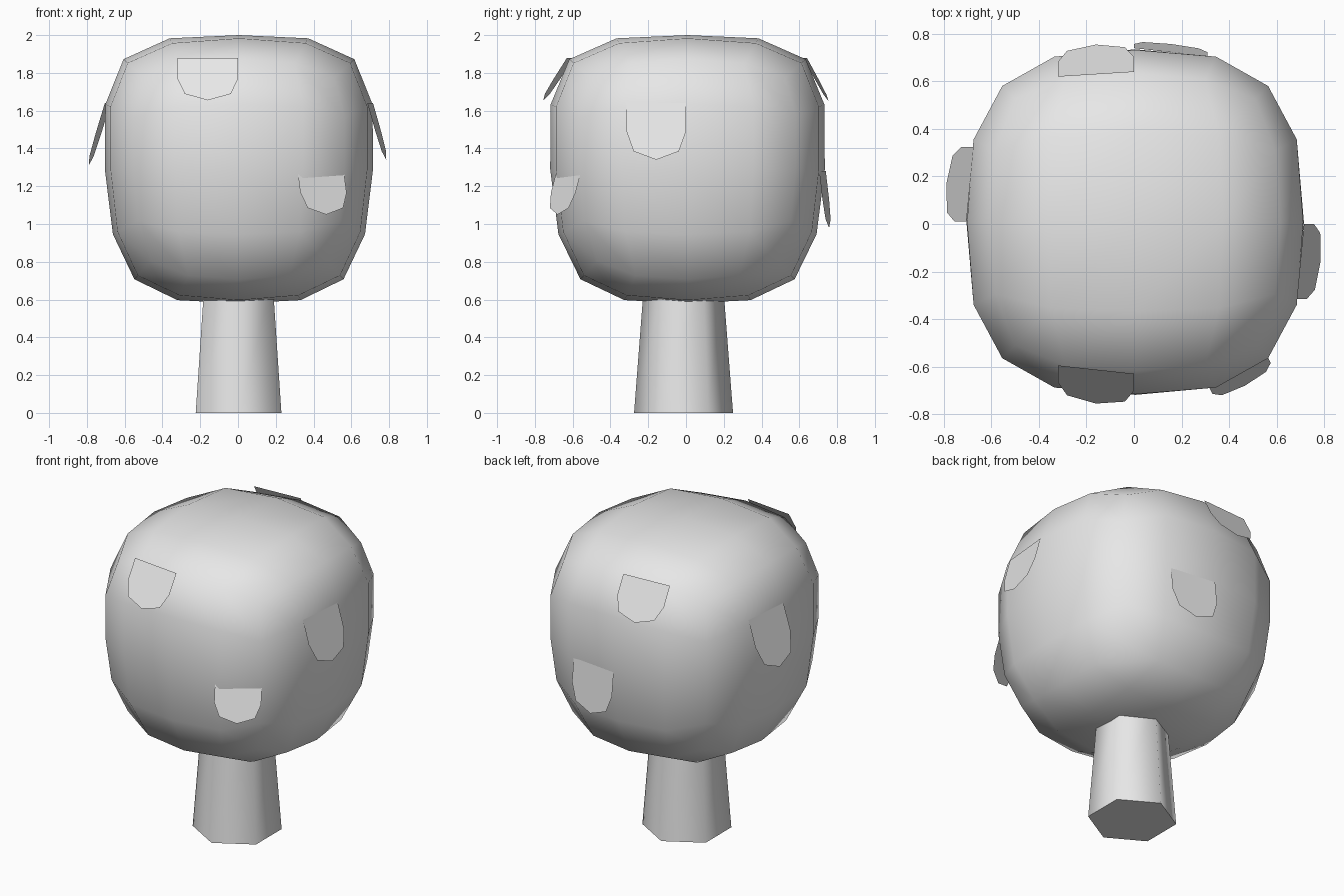
import bpy
import bmesh
from mathutils import Vector

default = bpy.data.objects.get("Cube")
if default:
    bpy.data.objects.remove(default, do_unlink=True)

GREY = (0.8, 0.8, 0.8, 1.0)
grey = bpy.data.materials.new("plain_grey")
grey.use_nodes = True
grey.diffuse_color = GREY
grey.node_tree.nodes["Principled BSDF"].inputs["Base Color"].default_value = GREY


def finish(bm, name, smooth):
    mesh = bpy.data.meshes.new(name)
    bm.to_mesh(mesh)
    bm.free()
    mesh.materials.append(grey)
    obj = bpy.data.objects.new(name, mesh)
    bpy.context.collection.objects.link(obj)
    if smooth:
        bpy.ops.object.select_all(action="DESELECT")
        obj.select_set(True)
        bpy.context.view_layer.objects.active = obj
        bpy.ops.object.shade_smooth_by_angle(angle=1.1)
    return obj


# Crown: a gridded cube rounded into a soft block, slightly wider at the top
CENTRE = Vector((0.005, 0.008, 1.29))
HALF = Vector((0.71, 0.727, 0.71))


def round_point(co):
    a = [abs(c) for c in co]
    power = 2.9 + 0.6 * a[2] * (1 - min(a[0], a[1]))
    p = co / sum(c ** power for c in a) ** (1 / power)
    taper = 1 + 0.06 * p.z
    return CENTRE + Vector((p.x * HALF.x * taper, p.y * HALF.y * taper, p.z * HALF.z))


bm = bmesh.new()
bmesh.ops.create_cube(bm, size=2)
bmesh.ops.subdivide_edges(bm, edges=bm.edges[:], cuts=3, use_grid_fill=True)
for v in bm.verts:
    v.co = round_point(v.co)
finish(bm, "crown", True)

# Trunk: six-sided tapered post with a corner towards the front
bm = bmesh.new()
rings = []
for z, radius in ((0, 0.262), (0.7, 0.208)):
    ring = bmesh.ops.create_circle(bm, segments=6, radius=radius, cap_ends=True)["verts"]
    bmesh.ops.translate(bm, verts=ring, vec=(0.003, -0.013, z))
    rings.append(ring)
for i in range(6):
    j = (i + 1) % 6
    bm.faces.new((rings[0][i], rings[0][j], rings[1][j], rings[1][i]))
bmesh.ops.recalc_face_normals(bm, faces=bm.faces[:])
finish(bm, "trunk", True)

# Leaves: rounded tongues hanging from an edge of the crown grid
TONGUE = ((0, 0), (1, 0), (1, 0.5), (0.88, 0.85), (0.5, 1), (0.12, 0.85), (0, 0.5))


def leaf(name, start, end, hang):
    start, end, hang = Vector(start), Vector(end), Vector(hang)
    bm = bmesh.new()
    face = bm.faces.new([bm.verts.new(start.lerp(end, s) + hang * t) for s, t in TONGUE])
    face.normal_update()
    middle = start.lerp(end, 0.5) - CENTRE
    if face.normal.dot(Vector((middle.x, middle.y, 0))) < 0:
        face.normal_flip()
    finish(bm, name, False)


leaf("front_upper_leaf", (-0.32, -0.595, 1.88), (0, -0.63, 1.88), (0, -0.143, -0.225))
leaf("front_lower_leaf", (0.315, -0.685, 1.28), (0.56, -0.555, 1.28), (0.03, -0.06, -0.23))
leaf("left_leaf", (0.715, 0, 1.64), (0.685, -0.315, 1.64), (0.085, 0, -0.3))
leaf("right_leaf", (-0.705, 0.01, 1.64), (-0.675, 0.325, 1.64), (-0.1, 0, -0.33))
leaf("back_upper_leaf", (-0.32, 0.62, 1.88), (0, 0.64, 1.88), (0, 0.125, -0.23))
leaf("back_lower_leaf", (0, 0.74, 1.28), (0.31, 0.705, 1.28), (0, 0.035, -0.3))
